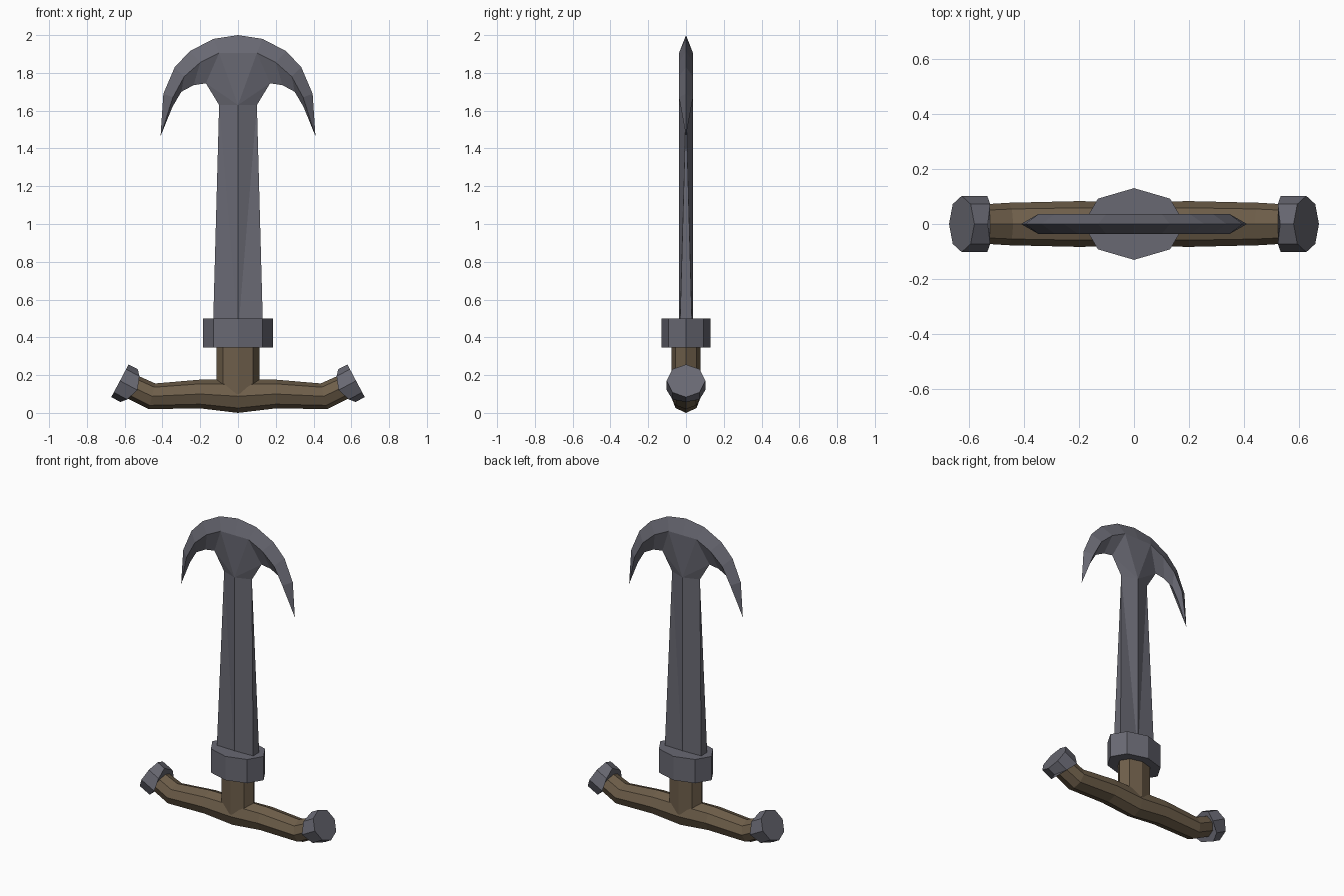
import bpy, bmesh, math
from mathutils import Vector

if "Cube" in bpy.data.objects:
    bpy.data.objects.remove(bpy.data.objects["Cube"])


def material(name, rgb):
    m = bpy.data.materials.new(name)
    m.diffuse_color = (*rgb, 1)
    m.use_nodes = True
    m.node_tree.nodes["Principled BSDF"].inputs["Base Color"].default_value = m.diffuse_color
    return m


metal = material("dark steel", (0.14, 0.14, 0.17))
wood = material("brown wood", (0.155, 0.112, 0.068))


def finish(bm, name, mat):
    bmesh.ops.remove_doubles(bm, verts=bm.verts, dist=0.0005)
    bmesh.ops.recalc_face_normals(bm, faces=bm.faces)
    me = bpy.data.meshes.new(name)
    bm.to_mesh(me)
    bm.free()
    me.materials.append(mat)
    ob = bpy.data.objects.new(name, me)
    bpy.context.collection.objects.link(ob)
    return ob


def loft(name, rings, mat):
    """Closed skin through rings that have equal point counts."""
    bm = bmesh.new()
    vs = [[bm.verts.new(p) for p in r] for r in rings]
    n = len(vs[0])
    for a, b in zip(vs, vs[1:]):
        for i in range(n):
            j = (i + 1) % n
            bm.faces.new((a[i], a[j], b[j], b[i]))
    bm.faces.new(vs[0])
    bm.faces.new(vs[-1])
    return finish(bm, name, mat)


def oct_ring(rx, ry, z):
    return [(rx * math.cos(k * math.pi / 4), ry * math.sin(k * math.pi / 4), z) for k in range(8)]


# Blade: one quarter (x, z outlines), mirrored across x and y
T = 0.037
outer = [(0, 2.0), (0.13, 1.98), (0.255, 1.915), (0.335, 1.83), (0.395, 1.69)]
ridge = [(0, 1.905), (0.10, 1.905), (0.20, 1.855), (0.285, 1.78), (0.345, 1.67)]
inner = [(0.10, 1.63), (0.17, 1.745), (0.235, 1.735), (0.30, 1.70), (0.347, 1.62)]
O = [(x, 0, z) for x, z in outer]
R = [(x, -T, z) for x, z in ridge]
I = [(x, 0, z) for x, z in inner]
tip = (0.41, 0, 1.465)
S0, B0 = (0, -T, 1.63), (0, -T, 0.42)
B1, B2, BC = (0.133, -0.033, 0.42), (0.133, 0, 0.42), (0, 0, 0.42)
polys = [(O[i], O[i + 1], R[i + 1], R[i]) for i in range(4)]
polys += [(R[i], R[i + 1], I[i + 1], I[i]) for i in range(1, 4)]
polys = [p for p in polys]
polys[4:7] = [(R[i], R[i + 1], I[i + 1], I[i]) for i in range(1, 4)]
polys += [(O[4], tip, R[4]), (R[4], tip, I[4]), (R[0], R[1], S0),
          (S0, R[1], I[1]), (S0, I[1], I[0]),
          (B0, S0, I[0]), (B0, I[0], B1), (I[0], B2, B1), (B0, B1, B2, BC)]
bm = bmesh.new()
for sx in (1, -1):
    for sy in (1, -1):
        for p in polys:
            bm.faces.new([bm.verts.new((x * sx, y * sy, z)) for x, y, z in p])
finish(bm, "hooked_blade", metal)

# Collar and wooden neck
loft("collar", [oct_ring(0.185, 0.13, 0.345), oct_ring(0.185, 0.13, 0.5)], metal)
loft("neck", [oct_ring(0.113, 0.077, 0.1), oct_ring(0.113, 0.077, 0.4)], wood)

# Crossbar handle: sections of (x, z, half depth, half height, tilt)
half = [(0.2, 0.1, 0.083, 0.076, 0), (0.455, 0.088, 0.077, 0.07, 14), (0.6, 0.157, 0.068, 0.065, 28)]
sections = [(-x, z, a, b, -t) for x, z, a, b, t in reversed(half)]
sections += [(0, 0.088, 0.079, 0.088, 0)] + half
rings = []
for x, z, ry, rz, t in sections:
    t = math.radians(t)
    up = Vector((-math.sin(t), 0, math.cos(t)))
    rings.append([Vector((x, 0, z)) + Vector((0, ry * math.cos(k * math.pi / 4), 0))
                  + up * rz * math.sin(k * math.pi / 4) for k in range(8)])
loft("crossbar_handle", rings, wood)

# End caps: octagonal, reaching further inward at front and back
t = math.radians(28)
for s, side in ((1, "right"), (-1, "left")):
    axis = Vector((s * math.cos(t), 0, math.sin(t)))
    up = Vector((-s * math.sin(t), 0, math.cos(t)))
    centre = Vector((s * 0.625, 0, 0.17))
    face, back = [], []
    for k in range(8):
        a = k * math.pi / 4
        p = centre + Vector((0, 0.102 * math.cos(a), 0)) + up * 0.098 * math.sin(a)
        face.append(p)
        back.append(p - axis * (0.055 + 0.05 * math.cos(a) ** 2))
    loft(side + "_end_cap", [back, face], metal)
